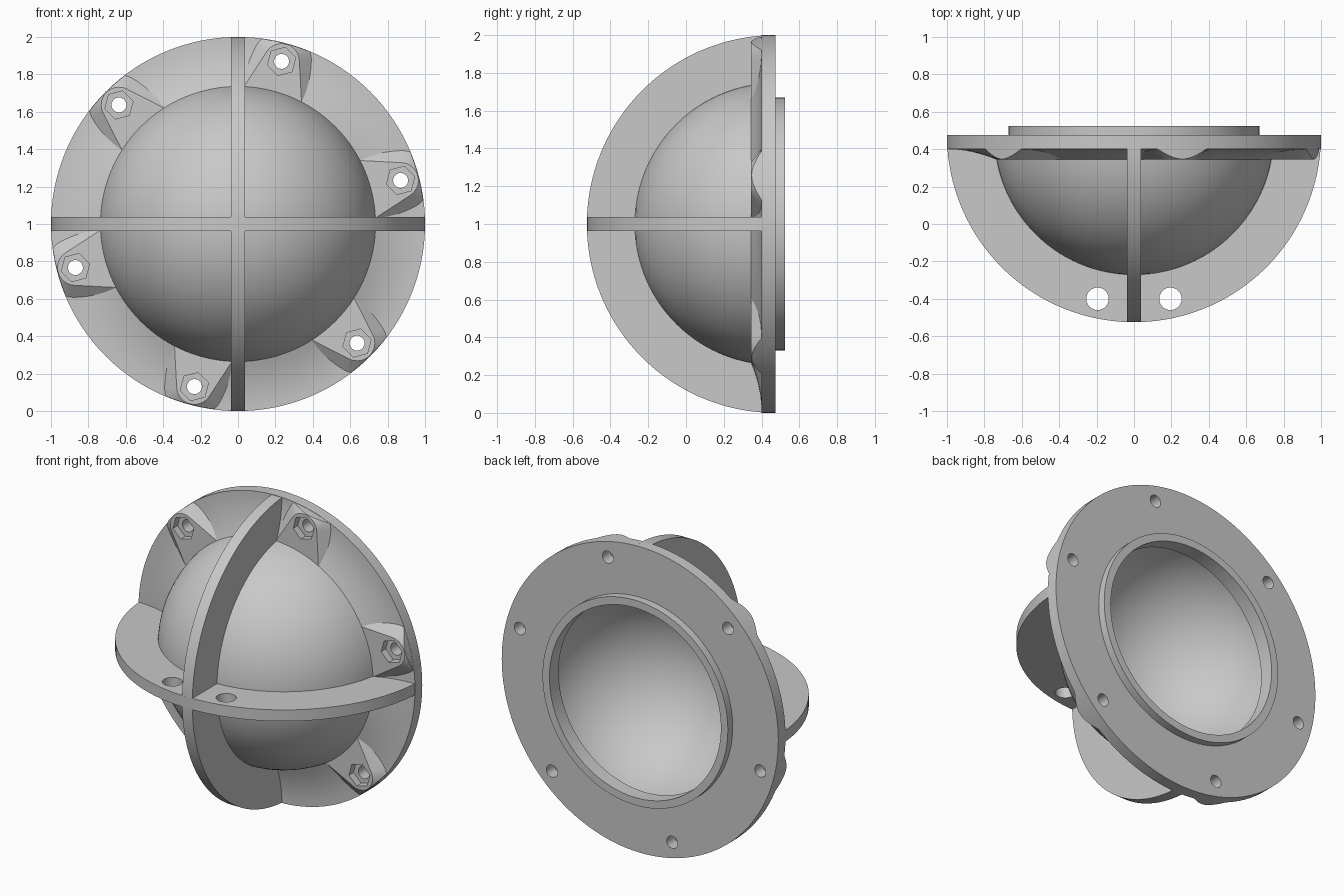
import bpy
import bmesh
from math import sin, cos, tau, radians, asin
from mathutils import Matrix

if "Cube" in bpy.data.objects:
    bpy.data.objects.remove(bpy.data.objects["Cube"])

grey = bpy.data.materials.new("plain grey")
grey.use_nodes = True
COLOUR = (0.58, 0.58, 0.58, 1)
grey.diffuse_color = COLOUR
grey.node_tree.nodes["Principled BSDF"].inputs["Base Color"].default_value = COLOUR

SEGMENTS = 128
DOME_R, HOLLOW_R, BORE_R = 0.747, 0.673, 0.62
SHOULDER_Y, RIM_Y, BACK_Y, COLLAR_Y = 0.345, 0.40, 0.475, 0.525
LIP_Y = 0.43
PAD_ANGLES = [radians(15 + 60 * i) for i in range(6)]
BOLT_R = 0.9


def make_object(name, bm):
    bmesh.ops.recalc_face_normals(bm, faces=bm.faces)
    mesh = bpy.data.meshes.new(name)
    bm.to_mesh(mesh)
    bm.free()
    mesh.materials.append(grey)
    obj = bpy.data.objects.new(name, mesh)
    bpy.context.collection.objects.link(obj)
    return obj


def prism(name, sides, radius, start, end, x, z, turn=0.0):
    """Prism along y between start and end."""
    bm = bmesh.new()
    rings = [[bm.verts.new((x + radius * cos(turn + tau * i / sides), y,
                            z + radius * sin(turn + tau * i / sides)))
              for i in range(sides)] for y in (start, end)]
    bridge(bm, *rings)
    return make_object(name, bm)


def bridge(bm, a, b):
    bm.faces.new(a)
    bm.faces.new(b)
    for i in range(len(a)):
        j = (i + 1) % len(a)
        bm.faces.new((a[i], a[j], b[j], b[i]))


def boolean(obj, cutter, operation):
    mod = obj.modifiers.new(operation, "BOOLEAN")
    mod.operation, mod.solver, mod.object = operation, "EXACT", cutter
    bpy.context.view_layer.objects.active = obj
    bpy.ops.object.modifier_apply(modifier=mod.name)


def smooth(obj):
    bpy.ops.object.select_all(action="DESELECT")
    obj.select_set(True)
    bpy.context.view_layer.objects.active = obj
    bpy.ops.object.shade_smooth_by_angle(angle=radians(25))


def dome_arc(radius, end_y, steps=28):
    """Radius and y along a sphere, from the front pole to end_y."""
    last = asin((end_y - BACK_Y) / radius)
    angles = [radians(-90) + (last + radians(90)) * i / steps for i in range(steps + 1)]
    return [(radius * cos(a), BACK_Y + radius * sin(a)) for a in angles]


# Shell: dome, gently dished flange, collar and hollow behind a lip, turned about y
profile = dome_arc(DOME_R, SHOULDER_Y)
shoulder_r = profile[-1][0]
for i in range(1, 9):
    f = i / 8
    profile.append((shoulder_r + (1 - shoulder_r) * f,
                    RIM_Y - (RIM_Y - SHOULDER_Y) * (1 - f) ** 2))
profile += [(1, BACK_Y), (0.67, BACK_Y), (0.67, COLLAR_Y),
            (BORE_R, COLLAR_Y), (BORE_R, LIP_Y)]
profile += dome_arc(HOLLOW_R, LIP_Y)[::-1]
bm = bmesh.new()
verts = [bm.verts.new((r, y, 0)) for r, y in profile]
edges = [bm.edges.new(pair) for pair in zip(verts, verts[1:])]
bmesh.ops.spin(bm, geom=verts + edges, axis=(0, 1, 0), cent=(0, 0, 0),
               angle=tau, steps=SEGMENTS, use_merge=True)
bmesh.ops.remove_doubles(bm, verts=bm.verts, dist=0.0001)
bmesh.ops.translate(bm, verts=bm.verts, vec=(0, 0, 1))
shell = make_object("dome_and_flange", bm)


# Bolt pads: rounded tip flaring towards the dome, with sloped sides
def pad_outline(radius):
    tangent = radians(72)
    points = [(BOLT_R + radius * cos(tangent * i / 10), radius * sin(tangent * i / 10))
              for i in range(-10, 11)]
    inner = 0.69
    t = (radius - cos(tangent) * (inner - BOLT_R)) / sin(tangent)
    return points + [(inner, t), (inner, -t)]


rim_clip = prism("rim_clip", SEGMENTS, 0.9985, 0, 1, 0, 1)
pads = []
for number, a in enumerate(PAD_ANGLES):
    bm = bmesh.new()
    rings = [[bm.verts.new((r * cos(a) - t * sin(a), y, 1 + r * sin(a) + t * cos(a)))
              for r, t in pad_outline(radius)]
             for radius, y in ((0.095, SHOULDER_Y), (0.185, SHOULDER_Y + 0.075))]
    bridge(bm, *rings)
    pad = make_object(f"bolt_pad_{number + 1}", bm)
    boolean(pad, rim_clip, "INTERSECT")
    pads.append(pad)

# Bolt holes with hexagonal nut pockets
cutters = [rim_clip]
for pad, a in zip(pads, PAD_ANGLES):
    x, z = BOLT_R * cos(a), 1 + BOLT_R * sin(a)
    for cutter in (prism("nut_pocket", 6, 0.078, 0.2, 0.392, x, z, a),
                   prism("bolt_hole", 32, 0.04, 0.25, 0.6, x, z, a + 0.05)):
        boolean(shell, cutter, "DIFFERENCE")
        boolean(pad, cutter, "DIFFERENCE")
        cutters.append(cutter)


# Crossed ribs: half rings wrapped around the dome
def make_rib(name):
    bm = bmesh.new()
    steps = 72
    ends = radians(2)
    angles = [ends + (tau / 2 - 2 * ends) * i / steps for i in range(steps + 1)]
    path = [(r * cos(a), BACK_Y - r * sin(a))
            for r, order in ((1, angles), (0.71, angles[::-1])) for a in order]
    rings = [[bm.verts.new((x, y, z)) for x, y in path] for z in (-0.037, 0.037)]
    bridge(bm, *rings)
    return make_object(name, bm)


level_rib = make_rib("level_rib")
upright_rib = make_rib("upright_rib")
upright_rib.data.transform(Matrix.Rotation(tau / 4, 4, "Y"))
for rib in (level_rib, upright_rib):
    rib.data.transform(Matrix.Translation((0, 0, 1)))

# Two round holes through the level rib
for x in (-0.195, 0.195):
    hole = prism("rib_hole", 40, 0.06, -0.3, 0.3, 0, 0)
    hole.data.transform(Matrix.Translation((x, -0.4, 1)) @ Matrix.Rotation(tau / 4, 4, "X"))
    boolean(level_rib, hole, "DIFFERENCE")
    cutters.append(hole)

for cutter in cutters:
    bpy.data.objects.remove(cutter)
for obj in [shell, level_rib, upright_rib] + pads:
    smooth(obj)
